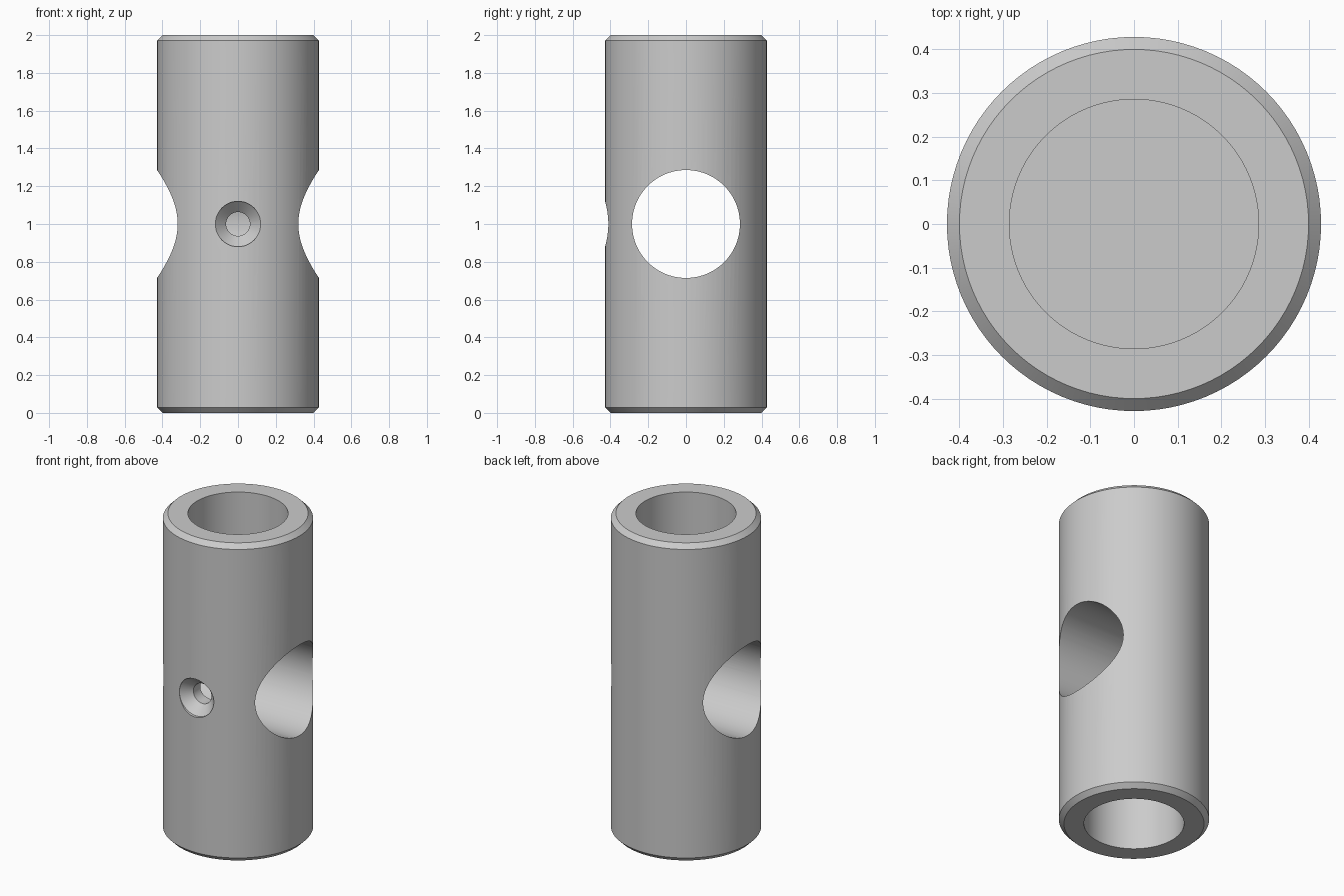
import bpy, bmesh
from math import cos, sin, pi, radians
from mathutils import Matrix

if "Cube" in bpy.data.objects:
    bpy.data.objects.remove(bpy.data.objects["Cube"])

SEGMENTS = 96
R = 0.4286       # outer radius
BORE = 0.2857    # radius of end sockets and cross hole
CH = 0.0286      # edge chamfer


def lathe(name, profile, matrix=Matrix(), segments=SEGMENTS):
    """Closed solid turned around z from (radius, z) points, capped at both ends."""
    bm = bmesh.new()
    rings = [[bm.verts.new((r * cos(2 * pi * i / segments), r * sin(2 * pi * i / segments), z))
              for i in range(segments)] for r, z in profile]
    for a, b in zip(rings, rings[1:]):
        for i in range(segments):
            j = (i + 1) % segments
            bm.faces.new((a[i], a[j], b[j], b[i]))
    bm.faces.new(rings[0][::-1])
    bm.faces.new(rings[-1])
    bm.transform(matrix)
    bmesh.ops.recalc_face_normals(bm, faces=bm.faces)
    mesh = bpy.data.meshes.new(name)
    bm.to_mesh(mesh)
    bm.free()
    obj = bpy.data.objects.new(name, mesh)
    bpy.context.collection.objects.link(obj)
    return obj


# Chamfered round body
body = lathe("connector_body", [(R - CH, 0), (R, CH), (R, 2 - CH), (R - CH, 2)])

# Blind sockets in both ends, and the through hole along x
cutters = [
    lathe("top_socket", [(BORE, 1.43), (BORE, 2.1)]),
    lathe("bottom_socket", [(BORE, -0.1), (BORE, 0.57)]),
    lathe("cross_hole", [(BORE, -0.6), (BORE, 0.6)],
          Matrix.Translation((0, 0, 1)) @ Matrix.Rotation(pi / 2, 4, 'Y')),
]

# Countersunk screw hole in the front wall (local z points to the front)
cutters.append(lathe("screw_hole", [(0.063, 0.1), (0.063, 0.354), (0.12, 0.411), (0.12, 0.6)],
                     Matrix.Translation((0, 0, 1)) @ Matrix.Rotation(pi / 2, 4, 'X'), 48))

bpy.context.view_layer.objects.active = body
body.select_set(True)
for c in cutters:
    c.hide_render = True
    mod = body.modifiers.new(c.name, 'BOOLEAN')
    mod.operation = 'DIFFERENCE'
    mod.solver = 'EXACT'
    mod.object = c
    bpy.ops.object.modifier_apply(modifier=mod.name)
for c in cutters:
    bpy.data.objects.remove(c)

bpy.ops.object.shade_smooth_by_angle(angle=radians(25))
